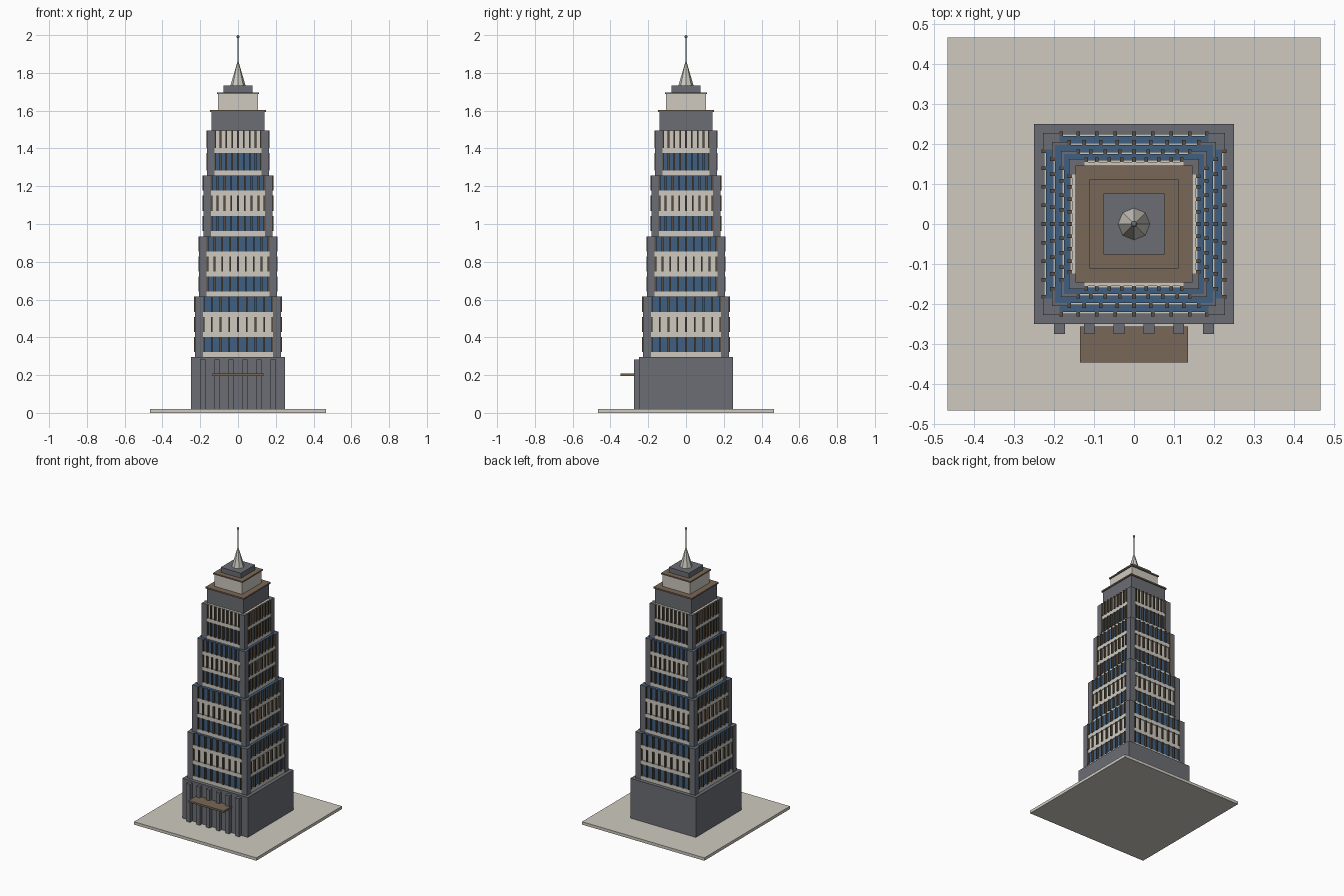
import bpy, bmesh, math
from mathutils import Matrix

if "Cube" in bpy.data.objects:
    bpy.data.objects.remove(bpy.data.objects["Cube"])


def material(name, rgb):
    m = bpy.data.materials.new(name)
    m.diffuse_color = (*rgb, 1)
    m.use_nodes = True
    m.node_tree.nodes["Principled BSDF"].inputs["Base Color"].default_value = m.diffuse_color
    return m


GREY = material("slate grey", (0.147, 0.155, 0.175))
CREAM = material("pale stone", (0.62, 0.59, 0.53))
BROWN = material("bronze trim", (0.19, 0.14, 0.095))
BLUE = material("blue glass", (0.05, 0.115, 0.22))
DARK = material("dark bronze", (0.10, 0.075, 0.05))


def boxes(name, mat, items):
    """One object from boxes given as (x0, x1, y0, y1, z0, z1)."""
    bm = bmesh.new()
    for x0, x1, y0, y1, z0, z1 in items:
        mtx = (Matrix.Translation(((x0 + x1) / 2, (y0 + y1) / 2, (z0 + z1) / 2))
               @ Matrix.Diagonal((x1 - x0, y1 - y0, z1 - z0, 1)))
        bmesh.ops.create_cube(bm, size=1, matrix=mtx)
    return finish(name, mat, bm)


def finish(name, mat, bm):
    me = bpy.data.meshes.new(name)
    bm.to_mesh(me)
    bm.free()
    me.materials.append(mat)
    ob = bpy.data.objects.new(name, me)
    bpy.context.collection.objects.link(ob)
    return ob


def block(name, mat, h, z0, z1):
    return boxes(name, mat, [(-h, h, -h, h, z0, z1)])


def cone(name, mat, r0, r1, z0, z1, sides):
    bm = bmesh.new()
    bmesh.ops.create_cone(bm, cap_ends=True, segments=sides, radius1=r0, radius2=r1,
                          depth=z1 - z0, matrix=Matrix.Translation((0, 0, (z0 + z1) / 2)))
    return finish(name, mat, bm)


# Ground slab and podium
block("plaza_slab", CREAM, 0.467, 0, 0.02)
block("podium", GREY, 0.25, 0.02, 0.295)

# Entrance pilasters and canopy
boxes("entrance_pilasters", GREY,
      [(x - 0.0135, x + 0.0135, -0.275, -0.25, 0.02, 0.283)
       for x in [(i - 2.5) * 0.0747 for i in range(6)]])
boxes("entrance_canopy", BROWN, [(-0.135, 0.135, -0.347, -0.257, 0.196, 0.209)])


def tier(n, half, inner, z0, z1, floors):
    """Setback tier: corner piers, floor bands, glazing and mullions."""
    glass, band, sill = half - 0.008, half - 0.003, 0.027
    step = (z1 - z0) / floors
    boxes(f"tier_{n}_corner_piers", GREY,
          [(min(a * inner, a * half), max(a * inner, a * half),
            min(b * inner, b * half), max(b * inner, b * half), z0, z1)
           for a in (-1, 1) for b in (-1, 1)])
    bands, mullions = [], []
    for f in range(floors):
        base = z0 + f * step
        top = base + step
        # Middle floors have stone panels in place of glass
        stone = f == 1
        block(f"tier_{n}_floor_{f + 1}_{'panels' if stone else 'glass'}",
              CREAM if stone else BLUE, glass, base, top)
        bands += [(-inner, inner, -band, band, base, base + sill),
                  (-band, band, -inner, inner, base, base + sill)]
        for i in range(9):
            t = (i - 4) * inner / 4
            t = max(-inner + 0.004, min(inner - 0.004, t))
            a, b = t - 0.0045, t + 0.0045
            for s in (-1, 1):
                lo, hi = sorted((s * (glass - 0.002), s * (half + 0.004)))
                mullions += [(a, b, lo, hi, base + sill, top),
                             (lo, hi, a, b, base + sill, top)]
    boxes(f"tier_{n}_floor_bands", CREAM, bands)
    boxes(f"tier_{n}_mullions", DARK, mullions)


tier(1, 0.228, 0.186, 0.295, 0.615, 3)
tier(2, 0.206, 0.166, 0.615, 0.935, 3)
tier(3, 0.183, 0.144, 0.935, 1.257, 3)
tier(4, 0.163, 0.124, 1.257, 1.495, 2)

# Stepped crown
block("crown_base", GREY, 0.14, 1.495, 1.594)
block("crown_lower_cornice", BROWN, 0.147, 1.594, 1.604)
block("crown_drum", CREAM, 0.105, 1.604, 1.688)
block("crown_upper_cornice", BROWN, 0.112, 1.688, 1.697)
block("spire_plinth", GREY, 0.077, 1.697, 1.732)

# Spire, mast and finial
cone("spire", CREAM, 0.04, 0.006, 1.732, 1.85, 8)
cone("mast", GREY, 0.004, 0.003, 1.85, 1.99, 8)
bm = bmesh.new()
bmesh.ops.create_uvsphere(bm, u_segments=10, v_segments=6, radius=0.008,
                          matrix=Matrix.Translation((0, 0, 1.992)))
finish("finial", GREY, bm)
